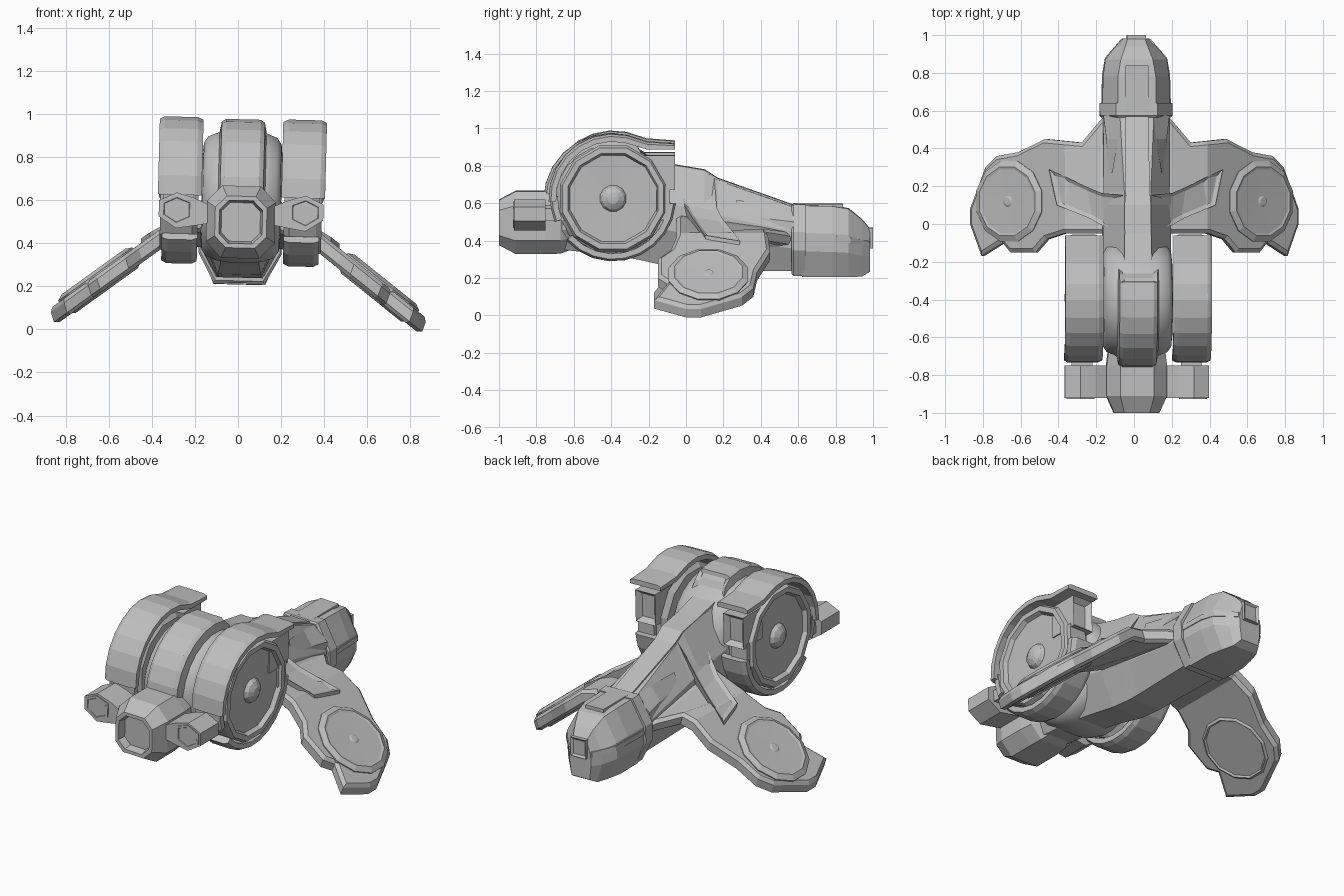
import bpy, bmesh
from math import sin, cos, pi, radians, atan
from mathutils import Matrix, Vector

cube = bpy.data.objects.get("Cube")
if cube:
    bpy.data.objects.remove(cube)

grey = bpy.data.materials.new("hull grey")
grey.use_nodes = True
grey.diffuse_color = (0.52, 0.52, 0.52, 1)
grey.node_tree.nodes["Principled BSDF"].inputs["Base Color"].default_value = (0.52, 0.52, 0.52, 1)
ROLL = radians(1.5)  # the whole craft leans slightly


def finish(bm, name, mirror=False, smooth=False):
    bmesh.ops.recalc_face_normals(bm, faces=bm.faces)
    me = bpy.data.meshes.new(name)
    bm.to_mesh(me)
    bm.free()
    me.materials.append(grey)
    if smooth:
        me.polygons.foreach_set("use_smooth", [True] * len(me.polygons))
        me.set_sharp_from_angle(angle=radians(35))
    ob = bpy.data.objects.new(name, me)
    bpy.context.collection.objects.link(ob)
    ob.rotation_euler.y = ROLL
    if mirror:
        ob.modifiers.new("Mirror", 'MIRROR')


def loft(rings):
    """Skin a list of equal-length point rings and cap both ends."""
    bm = bmesh.new()
    vs = [[bm.verts.new(p) for p in r] for r in rings]
    n = len(vs[0])
    for a, b in zip(vs, vs[1:]):
        for i in range(n):
            bm.faces.new((a[i], a[(i + 1) % n], b[(i + 1) % n], b[i]))
    bm.faces.new(vs[0])
    bm.faces.new(vs[-1])
    bmesh.ops.recalc_face_normals(bm, faces=bm.faces)
    return bm


def inset(bm, direction, thick, depth, limit=0.8):
    """Recess or raise every face that looks along a direction."""
    bm.normal_update()
    d = Vector(direction).normalized()
    fs = [f for f in bm.faces if f.normal.dot(d) > limit]
    bmesh.ops.inset_region(bm, faces=fs, thickness=thick, depth=depth, use_even_offset=True)


def section(y, w, wt, wb, zb, zt):
    """Eight-sided hull section across x."""
    h = zt - zb
    half = [(wt, zt), (w, zb + h * 0.62), (w, zb + h * 0.36), (wb, zb)]
    pts = half + [(-x, z) for x, z in reversed(half)]
    return [(x, y, z) for x, z in pts]


def lathe(profile, n, mat):
    """Spin (radius, height) points about local z."""
    rings = [[mat @ Vector((r * cos(2 * pi * (i + .5) / n), r * sin(2 * pi * (i + .5) / n), h))
              for i in range(n)] for r, h in profile]
    return loft(rings)


def sweep(prof, cy, cz, a0, a1, steps):
    """Carry an (x, radius) profile along an arc in the yz plane."""
    rings = []
    for i in range(steps + 1):
        a = radians(a0 + (a1 - a0) * i / steps)
        rings.append([(x, cy + r * cos(a), cz + r * sin(a)) for x, r in prof])
    return rings


def box(x0, x1, y0, y1, z0, z1):
    return loft([[(x0, y, z0), (x1, y, z0), (x1, y, z1), (x0, y, z1)] for y in (y0, y1)])


# Long hull and neck
finish(loft([section(*s) for s in (
    (-.72, .14, .08, .08, .36, .62), (-.4, .17, .1, .09, .325, .8),
    (-.25, .18, .075, .09, .3, .83), (-.05, .18, .07, .1, .255, .8),
    (.1, .18, .07, .1, .24, .77), (.17, .175, .07, .1, .24, .725),
    (.58, .175, .09, .11, .24, .58))]), "hull")

# Raised spine strip and tapered neck blades
finish(loft([[(x, y, z - d) for x, d in ((-w, .05), (-w, 0), (w, 0), (w, .05))] for y, z, w in (
    (-.3, .87, .075), (-.05, .805, .07), (.1, .78, .07), (.17, .735, .065), (.58, .59, .06))]), "spine")
finish(loft([[(x, y, z), (x + w, y, z - .08), (x + w, y, z - .16), (x, y, z - .12)]
             for x, w, y, z in ((.13, .02, .27, .62), (.1, .06, .45, .6), (.09, .085, .575, .585))]),
       "neck_blade", True)

# Head: collar, shell, crest, nose box
finish(loft([section(*s) for s in ((.565, .185, .1, .11, .225, .59),
                                   (.575, .193, .11, .12, .215, .598),
                                   (.64, .193, .11, .12, .215, .595))]), "head_collar")
finish(loft([section(*s) for s in (
    (.62, .18, .1, .12, .21, .59), (.78, .175, .1, .12, .208, .587), (.87, .163, .085, .1, .208, .572),
    (.94, .11, .06, .08, .21, .515), (.983, .07, .045, .06, .235, .465))]), "head")
finish(box(-.06, .06, .6, .84, .55, .597), "head_crest")
bm = box(-.05, .05, .93, 1, .36, .47)
inset(bm, (0, 1, 0), .012, -.01)
finish(bm, "nose_box")
finish(loft([[(x, y, z), (x + .012, y, z), (x + .012, y, z + .03), (x, y, z + .03)]
             for x, y, z in ((.172, .64, .4), (.168, .79, .4), (.152, .88, .39), (.065, .98, .37))]),
       "head_side_rail", True)

# Central drum between the wheels, with its ridge and window
side_axis = Matrix.Rotation(pi / 2, 4, 'Y')
finish(lathe([(.2, -.185), (.25, -.18), (.28, -.16), (.3, -.11), (.308, -.05), (.308, .05),
              (.3, .11), (.28, .16), (.25, .18), (.2, .185)], 24,
             Matrix.Translation((0, -.4, .615)) @ side_axis), "drum", smooth=True)
ridge = [(-.115, .27), (-.1, .35), (-.08, .363), (.08, .363), (.1, .35), (.115, .27)]
rings = sweep(ridge, -.4, .612, 195, 75, 8)
rings.append([(x, -.2 - (r - .28) * .9, .8 + (r - .28) * 1.6) for x, r in ridge])
bm = loft(rings)
inset(bm, (0, 1, .3), .018, -.015, .75)
finish(bm, "drum_ridge")

# Wheels with recessed outer discs and hubs
WY, WZ = -.39, .635
wheel_axis = Matrix.Translation((0, WY, WZ)) @ side_axis
finish(lathe([(.1, .2), (.26, .2), (.29, .225), (.293, .35), (.28, .375), (.25, .375), (.238, .35),
              (.072, .345), (.06, .365), (.03, .382), (.008, .385)], 12, wheel_axis), "wheel", True)

# Armour shells around each wheel, the upper one ending in a flat visor
shell = [(.185, .305), (.185, .333), (.21, .345), (.365, .345), (.388, .333), (.388, .305)]
rings = sweep(shell, WY, WZ, 183, 78, 7)
rings += [[(x, y, .893 + (r - .3) * k) for x, r in shell] for y, k in ((-.21, 1), (-.06, .75))]
finish(loft(rings), "upper_shell", True)
rim = [(.2, .295), (.2, .325), (.225, .337), (.34, .337), (.365, .325), (.365, .295)]
finish(loft(sweep(rim, WY, WZ, 178, 202, 2)), "rear_shell", True)
finish(loft(sweep(rim, WY, WZ, 222, 355, 9)), "lower_shell", True)

# Vent boxes ahead of the wheels
bm = box(.225, .355, -.24, -.06, .68, .865)
inset(bm, (0, 1, 0), .025, -.03)
finish(bm, "wheel_vent", True)
finish(box(.255, .36, -.16, -.085, .52, .7), "vent_bracket", True)


# Main thruster with a hollow rounded-square mouth
def mouth(y, w, h):
    pts = [(.56, 1), (1, .56), (1, -.56), (.56, -1), (-.56, -1), (-1, -.56), (-1, .56), (-.56, 1)]
    return [(a * w, y, .498 + b * h) for a, b in pts]


finish(loft([mouth(*s) for s in ((-.6, .1, .14), (-.67, .15, .165), (-.75, .16, .168), (-.91, .16, .168),
                                 (-1, .12, .12), (-1, .1, .1), (-.955, .09, .09))]), "main_thruster")

# Side thrusters
outline = [(.14, .49), (.14, .57), (.22, .605), (.3, .628), (.382, .59), (.382, .515), (.3, .462), (.22, .475)]
finish(loft([[(x, y, z) for x, z in outline] for y in (-.92, -.75)]), "side_thruster_arm", True)
hexa = [(.225, .51), (.225, .59), (.3, .618), (.372, .583), (.372, .52), (.3, .475)]


def scaled(y, k):
    return [(.3 + (x - .3) * k, y, .546 + (z - .546) * k) for x, z in hexa]


finish(loft([scaled(-.9, 1), scaled(-.926, 1), scaled(-.926, .82), scaled(-.922, .78)]),
       "side_thruster_mouth", True)
finish(box(.235, .345, -.77, -.62, .515, .58), "side_thruster_mount", True)

# Drooping wings: flat outline folded at the shoulder, thickened and inset
SLOPE, FOLD = .76, .37


def wing_top(x):
    return .465 - SLOPE * (x - FOLD) if x > FOLD else .465 + .45 * (FOLD - x)


outline = [(.1, .56), (.18, .56), (.29, .43), (.48, .45), (.62, .38), (.73, .36), (.79, .3), (.87, .08),
           (.87, 0), (.81, -.17), (.7, -.1), (.66, -.15), (.53, -.15), (.47, -.08), (.38, -.05), (.1, -.05)]
bm = bmesh.new()
bm.faces.new([bm.verts.new((x, y, 0)) for x, y in outline])
for cut in (.2, FOLD):
    bmesh.ops.bisect_plane(bm, geom=bm.verts[:] + bm.edges[:] + bm.faces[:],
                           plane_co=(cut, 0, 0), plane_no=(1, 0, 0))
for v in bm.verts:
    v.co.z = wing_top(v.co.x) - .028 - max(0, v.co.y - .3) * max(0, FOLD - v.co.x) * 2
ext = bmesh.ops.extrude_face_region(bm, geom=bm.faces[:])
for v in ext["geom"]:
    if isinstance(v, bmesh.types.BMVert):
        v.co += Vector((-.015, 0, -.045))
bmesh.ops.recalc_face_normals(bm, faces=bm.faces)
for d in ((.4, 0, 1), (-.4, 0, -1)):
    inset(bm, d, .02, .016, .75)
finish(bm, "wing", True)

# Round plates set through the wings
plate_axis = Matrix.Translation((.648, .12, wing_top(.648) - .043)) @ Matrix.Rotation(atan(SLOPE), 4, 'Y')
finish(lathe([(.01, -.047), (.175, -.047), (.185, -.058), (.21, -.04), (.22, .035), (.188, .05), (.175, .046),
              (.03, .044), (.02, .05), (.005, .05)], 12, plate_axis), "wing_plate", True)

# Forward-swept braces from spine to wing
bm = loft([[(x, y0, z0), (x + dx, y1, z1), (x + dx, y1 - .02, z1 - .09), (x, y0 + .02, z0 - .09)]
           for x, dx, y0, z0, y1, z1 in ((.06, 0, -.03, .77, .15, .75), (.18, .01, -.01, .6, .165, .58),
                                         (.25, .01, .03, .535, .195, .525), (.42, .04, .1, .44, .29, .41))])
inset(bm, (.5, 0, 1), .02, -.012, .7)
finish(bm, "wing_brace", True)
